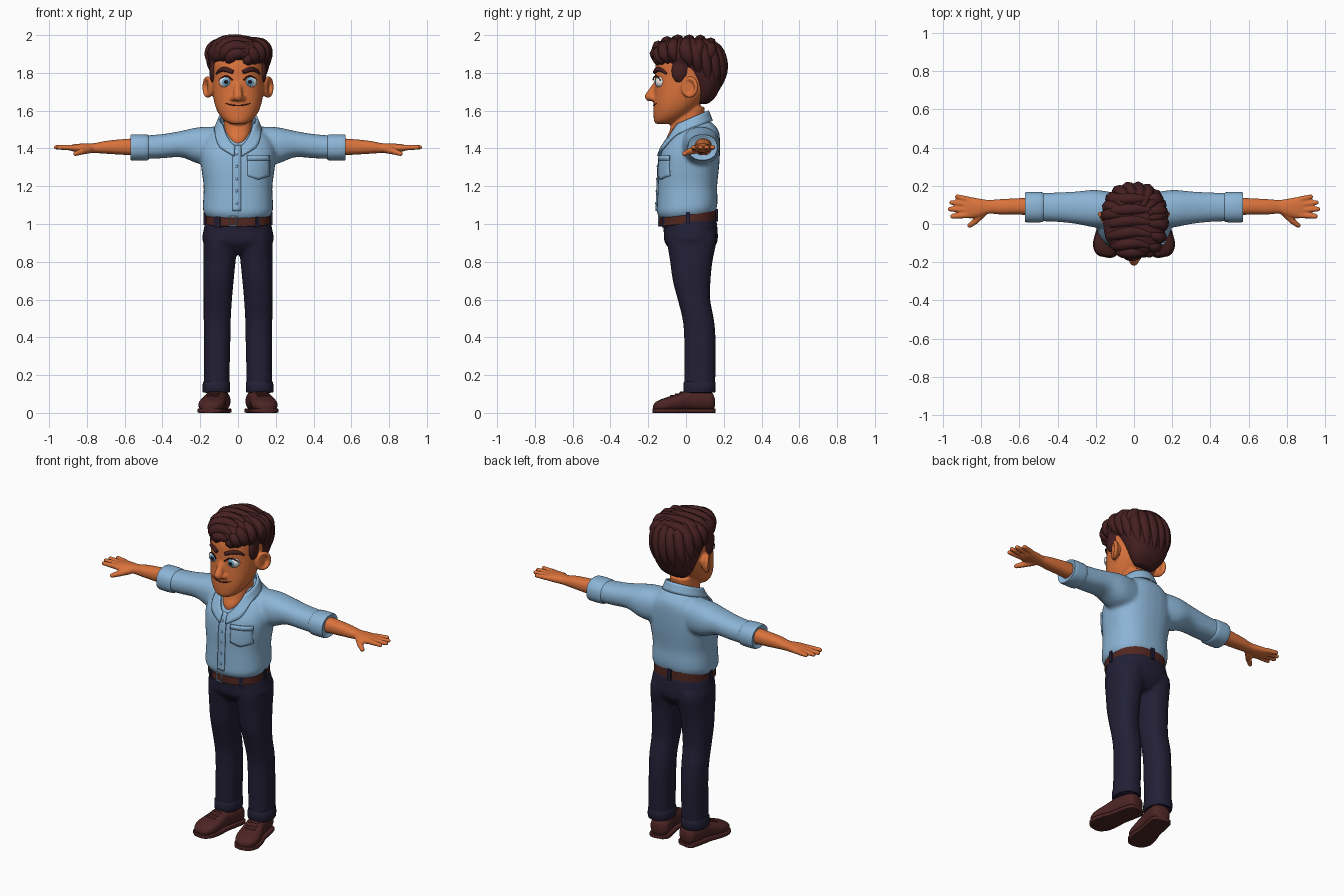
import bpy, bmesh, math
from mathutils import Vector, Matrix
from mathutils.bvhtree import BVHTree

cube = bpy.data.objects.get("Cube")
if cube:
    bpy.data.objects.remove(cube, do_unlink=True)


def material(name, *rgb):
    mat = bpy.data.materials.new(name)
    mat.use_nodes = True
    mat.diffuse_color = (*rgb, 1)
    mat.node_tree.nodes["Principled BSDF"].inputs["Base Color"].default_value = (*rgb, 1)
    return mat


skin = material("warm skin", .70, .17, .045)
shirt_blue = material("shirt blue", .26, .46, .67)
navy = material("trouser navy", .016, .014, .036)
hair_brown = material("hair brown", .06, .014, .015)
shoe_brown = material("shoe brown", .075, .018, .018)
belt_brown = material("belt brown", .085, .02, .015)
white = material("eye white", .8, .8, .8)
iris_blue = material("iris blue", .13, .36, .55)
black = material("pupil black", .01, .008, .01)
steel = material("buckle steel", .3, .4, .48)


def loft(bm, rings, axis="z", power=2.3, steps=4, sides=32):
    """Skin superellipse rings (t, centre a, centre b, radius a, radius b)."""
    path = []
    last = len(rings) - 1
    for i in range(last):
        p = [rings[min(max(i + k, 0), last)] for k in (-1, 0, 1, 2)]
        for k in range(steps):
            t = k / steps
            path.append([b + .5 * t * (c - a + t * (2 * a - 5 * b + 4 * c - d + t * (3 * (b - c) + d - a)))
                         for a, b, c, d in zip(*p)])
    path.append(rings[-1])
    loops = []
    for t, ca, cb, ra, rb in path:
        loop = []
        for k in range(sides):
            ang = math.tau * k / sides
            co, si = math.cos(ang), math.sin(ang)
            a = ca + ra * math.copysign(abs(co) ** (2 / power), co)
            b = cb + rb * math.copysign(abs(si) ** (2 / power), si)
            loop.append(bm.verts.new({"x": (t, a, b), "y": (a, t, b), "z": (a, b, t)}[axis]))
        loops.append(loop)
    for low, high in zip(loops, loops[1:]):
        for k in range(sides):
            n = (k + 1) % sides
            bm.faces.new((low[k], low[n], high[n], high[k]))
    bm.faces.new(loops[0])
    bm.faces.new(loops[-1])


def ball(bm, centre, radii, turn=Matrix()):
    place = Matrix.Translation(centre) @ Matrix.Diagonal((*radii, 1)) @ turn
    bmesh.ops.create_uvsphere(bm, u_segments=24, v_segments=20, radius=1, matrix=place)


def limb(bm, start, end, r1, r2):
    start, end = Vector(start), Vector(end)
    way = end - start
    place = Matrix.Translation((start + end) / 2) @ way.to_track_quat("Z", "Y").to_matrix().to_4x4()
    bmesh.ops.create_cone(bm, cap_ends=True, segments=16, radius1=r1, radius2=r2,
                          depth=way.length, matrix=place)
    ball(bm, start, [r1] * 3)
    ball(bm, end, [r2] * 3)


def finish(name, bm, *mats, mirror=False, voxel=0, relax=3, thick=0):
    bmesh.ops.recalc_face_normals(bm, faces=bm.faces)
    mesh = bpy.data.meshes.new(name)
    bm.to_mesh(mesh)
    bm.free()
    mesh.shade_smooth()
    mesh.set_sharp_from_angle(angle=math.radians(50))
    for mat in mats:
        mesh.materials.append(mat)
    obj = bpy.data.objects.new(name, mesh)
    bpy.context.collection.objects.link(obj)
    if mirror:
        obj.modifiers.new("Mirror", "MIRROR").use_mirror_merge = False
    if voxel:
        remesh = obj.modifiers.new("Blend", "REMESH")
        remesh.mode, remesh.voxel_size, remesh.use_smooth_shade = "VOXEL", voxel, True
        obj.modifiers.new("Relax", "SMOOTH").iterations = relax
    if thick:
        solid = obj.modifiers.new("Thickness", "SOLIDIFY")
        solid.thickness, solid.offset = thick, 0
    return obj


def onto(tree, x, z, lift=0):
    hit = tree.ray_cast(Vector((x, -1, z)), Vector((0, 1, 0)))[0] or Vector((x, 0, z))
    return hit - Vector((0, lift, 0))


def patch(name, mat, nu, nv, place, thick):
    bm = bmesh.new()
    grid = [[bm.verts.new(place(u / nu, v / nv)) for v in range(nv + 1)] for u in range(nu + 1)]
    for a, b in zip(grid, grid[1:]):
        for v in range(nv):
            bm.faces.new((a[v], b[v], b[v + 1], a[v + 1]))
    finish(name, bm, mat, thick=thick)


def tubes(name, mat, paths, depth, taper=None, cyclic=False):
    curve = bpy.data.curves.new(name, "CURVE")
    curve.dimensions, curve.bevel_depth, curve.bevel_resolution = "3D", depth, 2
    curve.resolution_u, curve.use_fill_caps = 4, True
    curve.materials.append(mat)
    for path in paths:
        line = curve.splines.new("POLY" if cyclic else "NURBS")
        line.points.add(len(path) - 1)
        for i, (point, co) in enumerate(zip(line.points, path)):
            point.co = (*co, 1)
            point.radius = taper[i] if taper else 1
        line.use_cyclic_u, line.use_endpoint_u, line.order_u = cyclic, not cyclic, 4
        line.use_smooth = True
    bpy.context.collection.objects.link(bpy.data.objects.new(name, curve))


# Shirt: torso and sleeves blended together, hem following the belt
bm = bmesh.new()
loft(bm, [(1.035, 0, .01, .165, .14), (1.07, 0, .005, .185, .158), (1.12, 0, .007, .185, .16),
          (1.2, 0, .008, .182, .157), (1.3, 0, .015, .195, .16), (1.38, 0, .025, .2, .155),
          (1.45, 0, .045, .18, .135), (1.5, 0, .06, .13, .11), (1.54, 0, .05, .1, .085)], power=2.4)
for v in bm.verts:
    v.co.z += .11 * v.co.y * max(0, 1.2 - v.co.z) / .16
for s in (-1, 1):
    loft(bm, [(s * x, y, z, ry, rz) for x, y, z, ry, rz in (
        (.08, .07, 1.415, .09, .1), (.2, .08, 1.415, .098, .098), (.3, .085, 1.423, .085, .07),
        (.4, .088, 1.412, .077, .064), (.53, .088, 1.404, .073, .062))], "x")
shirt_tree = BVHTree.FromBMesh(bm)
finish("shirt", bm, shirt_blue, voxel=.011, relax=5)

# Rolled sleeve cuffs
bm = bmesh.new()
loft(bm, [(.474, .088, 1.405, .07, .06), (.479, .088, 1.405, .078, .068), (.52, .088, 1.405, .08, .07),
          (.563, .088, 1.405, .079, .069), (.57, .088, 1.405, .073, .063),
          (.562, .088, 1.405, .06, .052)], "x", steps=2)
finish("sleeve_cuffs", bm, shirt_blue, mirror=True)


# Collar: flared band with two pointed wings, open in front
def collar_point(u, v):
    ang = (2 * u - 1) * 2.98
    back = math.cos(ang)
    drop = .25 * max(0, -back - .6)
    wing = math.exp(-((abs(ang) - 2.3) / .3) ** 2)
    flare = 1 + v * (.22 + .22 * wing)
    x, y = .1 * flare * math.sin(ang), .015 + .1 * flare * back - .4 * drop
    z = 1.555 + .045 * back - drop - v * (.055 + .03 * wing)
    if back < -.3:
        y = min(y, onto(shirt_tree, x, z, .012).y)
    return x, y, z


patch("collar", shirt_blue, 60, 4, collar_point, .012)

# Placket, chest pocket with hem band, buttons
patch("placket", shirt_blue, 3, 24,
      lambda u, v: onto(shirt_tree, -.03 + .046 * u, 1.07 + .345 * v, .003), .008)
patch("chest_pocket", shirt_blue, 8, 8, lambda u, v: onto(
    shirt_tree, .05 + .115 * u, 1.36 - v * (.105 + .02 * (1 - abs(2 * u - 1))), .003), .009)
patch("pocket_band", shirt_blue, 8, 2,
      lambda u, v: onto(shirt_tree, .048 + .119 * u, 1.363 - .026 * v, .007), .008)
bm = bmesh.new()
for i in range(5):
    ball(bm, onto(shirt_tree, -.007, 1.11 + .065 * i, .007), (.007, .004, .007))
finish("shirt_buttons", bm, shirt_blue)

# Trousers: pelvis and legs blended together
bm = bmesh.new()
loft(bm, [(.84, 0, .03, .06, .09), (.9, 0, .026, .18, .138), (.96, 0, .025, .184, .143),
          (1.03, 0, .018, .168, .142)])
for s in (-1, 1):
    loft(bm, [(z, s * x, y, rx, ry) for z, x, y, rx, ry in (
        (.105, .115, .07, .068, .078), (.2, .113, .073, .068, .083), (.4, .11, .073, .07, .083),
        (.5, .11, .064, .072, .083), (.6, .107, .042, .075, .086), (.7, .103, .03, .08, .1),
        (.8, .098, .028, .085, .112), (.9, .092, .03, .09, .13), (.95, .09, .03, .085, .13))])
finish("trousers", bm, navy, voxel=.011, relax=4)
bm = bmesh.new()
loft(bm, [(.108, .115, .071, .066, .076), (.112, .115, .071, .073, .084), (.16, .114, .072, .072, .085),
          (.167, .114, .072, .064, .077)], steps=2)
finish("trouser_hems", bm, navy, mirror=True)

# Belt, loops and buckle
bm = bmesh.new()
loft(bm, [(z, 0, .01, .172 - inset, .149 - inset) for z, inset in (
    (1., .006), (1.003, 0), (1.055, 0), (1.058, .006))], power=2.4, steps=1)
for v in bm.verts:
    v.co.z += .11 * v.co.y
belt_tree = BVHTree.FromBMesh(bm)
finish("belt", bm, belt_brown)
bm = bmesh.new()
for ang in (-130, -55, 0, 90, 180, 235):
    a = math.radians(ang)
    y = .01 + .153 * math.sin(a)
    place = Matrix.Translation((.176 * math.cos(a), y, 1.028 + .11 * y)) @ Matrix.Rotation(a, 4, "Z")
    bmesh.ops.create_cube(bm, size=1, matrix=place @ Matrix.Diagonal((.014, .022, .068, 1)))
finish("belt_loops", bm, navy)
buckle = [onto(belt_tree, x, z, .006) for x, z in ((-.045, .99), (-.01, .99), (-.01, 1.04), (-.045, 1.04))]
tubes("belt_buckle", steel, [buckle], .005, cyclic=True)

# Shoes: rounded uppers over flat soles, toes turned out
turn = Matrix.Translation((.115, .02, 0)) @ Matrix.Rotation(.2, 4, "Z") @ Matrix.Translation((0, -.02, 0))
foot = [(.15, .055, .03, .03), (.13, .062, .054, .05), (.06, .068, .058, .056), (0, .066, .058, .052),
        (-.06, .053, .067, .042), (-.12, .043, .068, .034), (-.16, .035, .048, .024), (-.174, .03, .02, .012)]
bm = bmesh.new()
loft(bm, [(y, 0, z, rx, rz) for y, z, rx, rz in foot], "y", 2.5)
shoe_tree = BVHTree.FromBMesh(bm)
bm.transform(turn)
finish("shoe_uppers", bm, shoe_brown, mirror=True)
bm = bmesh.new()
loft(bm, [(y * 1.02, 0, .012, rx + .005, .012) for y, z, rx, rz in foot], "y", 8)
bm.transform(turn)
finish("shoe_soles", bm, shoe_brown, mirror=True)
laces = []
for y in (-.075, -.05, -.025):
    bar = [turn @ (shoe_tree.ray_cast(Vector((x, y, 1)), Vector((0, 0, -1)))[0]) for x in (-.03, -.01, .01, .03)]
    laces += [bar, [(-p.x, p.y, p.z) for p in bar]]
tubes("shoe_laces", shoe_brown, laces, .006)

# Forearms and hands with spread fingers
bm = bmesh.new()
loft(bm, [(.52, .09, 1.408, .048, .046), (.6, .092, 1.408, .043, .042), (.7, .09, 1.406, .04, .034),
          (.76, .09, 1.402, .036, .026), (.81, .085, 1.402, .048, .025), (.86, .085, 1.402, .056, .021),
          (.89, .087, 1.403, .048, .014)], "x")
for root, tip, length in ((.128, .143, .925), (.1, .113, .955), (.073, .078, .963), (.047, .04, .95)):
    limb(bm, (.865, root, 1.404), (length, tip, 1.406), .016, .0125)
limb(bm, (.79, .06, 1.395), (.83, .015, 1.383), .022, .017)
limb(bm, (.83, .015, 1.383), (.86, -.008, 1.372), .017, .013)
finish("arms_and_hands", bm, skin, mirror=True, voxel=.006)

# Head, neck, nose and ears blended together
bm = bmesh.new()
loft(bm, [(1.53, 0, -.12, .04, .04), (1.545, 0, -.103, .07, .066), (1.58, 0, -.077, .1, .095),
          (1.63, 0, -.05, .122, .122), (1.7, 0, -.02, .135, .148), (1.78, 0, 0, .138, .165),
          (1.86, 0, .01, .138, .168), (1.93, 0, .01, .11, .13), (1.96, 0, .01, .05, .06)], power=2.2)
loft(bm, [(1.4, 0, -.02, .03, .08), (1.45, 0, -.02, .06, .085), (1.5, 0, 0, .075, .085),
          (1.62, 0, .02, .075, .08)])
face_tree = BVHTree.FromBMesh(bm)
limb(bm, (0, -.155, 1.745), (0, -.192, 1.675), .016, .026)
for s in (-1, 1):
    ball(bm, (s * .024, -.172, 1.665), (.017, .02, .015))
    ball(bm, (s * .148, .02, 1.725), (.014, .035, .05))
    rim = [(s * (.16 + .018 * math.cos(a)), .02 + .034 * math.cos(a), 1.725 + .047 * math.sin(a))
           for a in (math.tau * k / 12 for k in range(13))]
    for a, b in zip(rim, rim[1:]):
        limb(bm, a, b, .012, .012)
finish("head", bm, skin, voxel=.007)

# Eyes, coloured in rings around the gaze direction
bm = bmesh.new()
for s in (-1, 1):
    centre = onto(face_tree, s * .063, 1.752, -.02)
    first = len(bm.faces)
    ball(bm, centre, (.039, .033, .033), Matrix.Rotation(math.pi / 2, 4, "X"))
    bm.faces.ensure_lookup_table()
    for f in bm.faces[first:]:
        off = f.calc_center_median() - centre
        spread = math.hypot(off.x, off.z) / .035
        f.material_index = 0 if off.y > 0 or spread > .62 else 1 if spread > .34 else 2
finish("eyes", bm, white, iris_blue, black)

# Lash lines, brows and smile
lashes, brows = [], []
for s in (-1, 1):
    lashes.append([onto(face_tree, s * x, z, .012) for x, z in (
        (.03, 1.762), (.045, 1.78), (.065, 1.786), (.085, 1.778), (.1, 1.76))])
    brows.append([onto(face_tree, s * x, z, .004) for x, z in (
        (.026, 1.803), (.05, 1.815), (.075, 1.822), (.098, 1.815), (.115, 1.795))])
tubes("lash_lines", hair_brown, lashes, .004)
tubes("eyebrows", hair_brown, brows, .013, [.8, 1, 1, .8, .4])
smile = [onto(face_tree, x, 1.626 + 3 * x * x, 0) for x in (-.065, -.04, -.015, .015, .04, .065)]
tubes("smile", belt_brown, [smile], .004, [.6, 1, 1, 1, 1, .6])

# Hair: base volume with sideburns
bm = bmesh.new()
loft(bm, [(1.635, 0, .085, .06, .03), (1.67, 0, .1, .095, .055), (1.72, 0, .105, .122, .075),
          (1.78, 0, .1, .142, .1), (1.83, 0, .075, .15, .132), (1.87, .003, .02, .16, .178),
          (1.92, .003, .01, .163, .183), (1.96, .005, .005, .135, .15), (1.985, .01, .005, .07, .08)])
hair_tree = BVHTree.FromBMesh(bm)
for s in (-1, 1):
    ball(bm, (s * .132, -.035, 1.81), (.02, .045, .065))
finish("hair_base", bm, hair_brown, voxel=.01)

# Hair locks laid over the base: side swept on top, falling at the back
core = Vector((0, .03, 1.83))


def on_hair(*way):
    way = Vector(way).normalized()
    return hair_tree.ray_cast(core, way)[0] - way * .012


locks = []
for slope in (-2.5, -1.5, -.9, -.45, -.05, .35, .8):
    for end in (-1.4, 1.35):
        angles = [.55 + (end - .55) * k / 5 for k in range(6)]
        locks.append([on_hair(math.sin(a), slope - .15 * abs(a), math.cos(a)) for a in angles])
for i in range(11):
    az = -1.6 + .32 * i
    stop = 1.55 + .75 * math.cos(az)
    path = []
    for k in range(6):
        polar, swing = .5 + (stop - .5) * k / 5, az + .3 * (1 - k / 5)
        path.append(on_hair(math.sin(polar) * math.sin(swing), math.sin(polar) * math.cos(swing), math.cos(polar)))
    locks.append(path)
tubes("hair_locks", hair_brown, locks, .033, [.5, .9, 1, 1, .85, .35])
